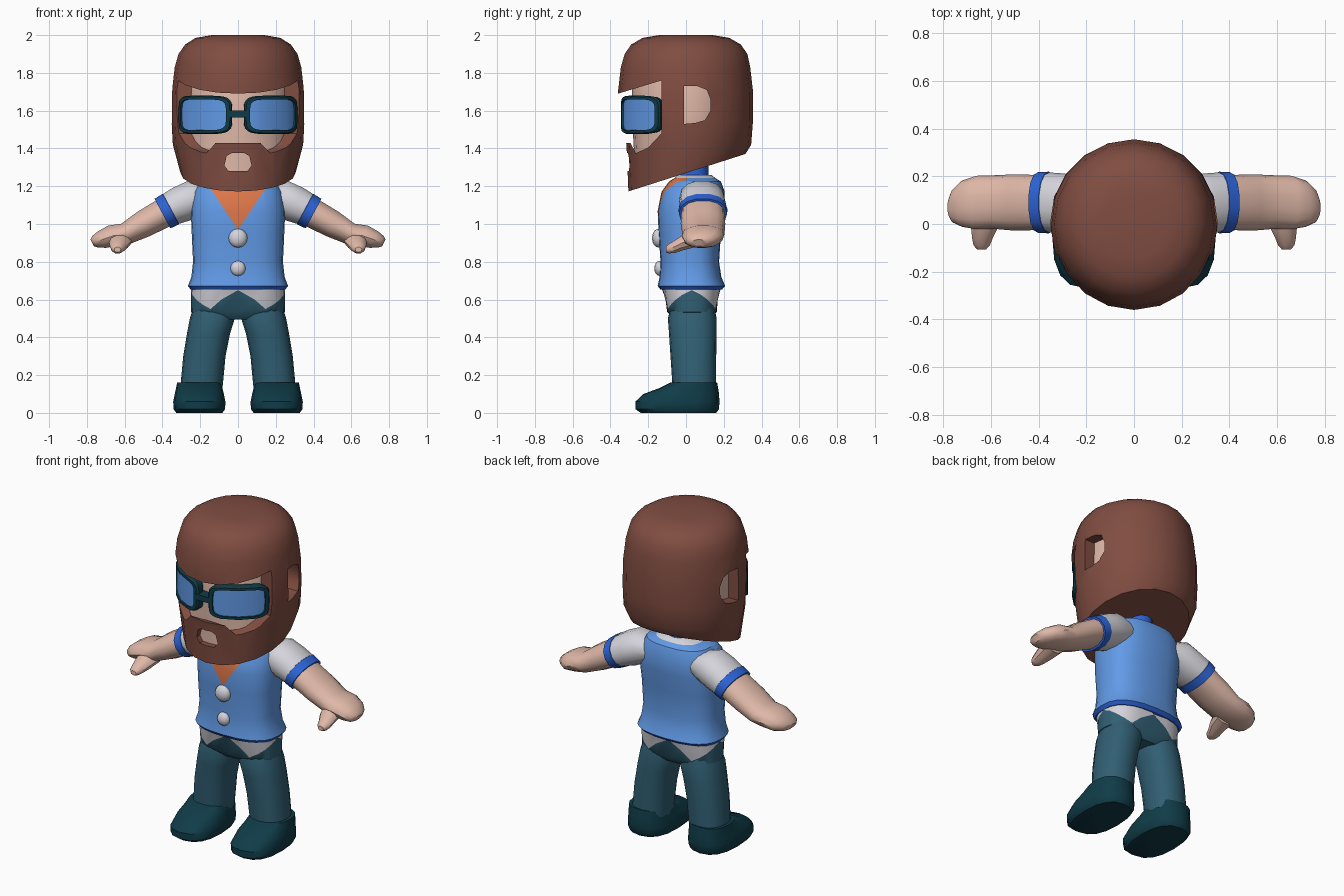
import bpy, bmesh, math
from mathutils import Vector

if "Cube" in bpy.data.objects:
    bpy.data.objects.remove(bpy.data.objects["Cube"])

COLOURS = {
    "hair_brown": (0.216, 0.074, 0.053), "skin": (0.74, 0.48, 0.39),
    "vest_blue": (0.122, 0.328, 0.807), "trim_blue": (0.026, 0.127, 0.679),
    "shirt_white": (0.66, 0.66, 0.71), "trouser_teal": (0.03, 0.114, 0.171),
    "dark_teal": (0.005, 0.045, 0.065), "scarf_orange": (0.716, 0.181, 0.065),
}
MATS = {}
for key, rgb in COLOURS.items():
    MATS[key] = bpy.data.materials.new(key)
    MATS[key].diffuse_color = (*rgb, 1)


def finish(name, bm, mats):
    bmesh.ops.recalc_face_normals(bm, faces=bm.faces)
    me = bpy.data.meshes.new(name)
    bm.to_mesh(me)
    bm.free()
    for m in mats:
        me.materials.append(MATS[m])
    ob = bpy.data.objects.new(name, me)
    bpy.context.collection.objects.link(ob)
    return ob


def loft_bm(rings, bands=None):
    """Skin a list of point rings, with caps; bands gives a material per strip."""
    bm = bmesh.new()
    rows = [[bm.verts.new(p) for p in r] for r in rings]
    n = len(rows[0])
    bands = bands or [0] * (len(rows) - 1)
    for a, b, m in zip(rows, rows[1:], bands):
        for i in range(n):
            j = (i + 1) % n
            bm.faces.new((a[i], a[j], b[j], b[i])).material_index = m
    bm.faces.new(rows[0]).material_index = bands[0]
    bm.faces.new(rows[-1]).material_index = bands[-1]
    return bm


def loft(name, rings, mats, bands=None):
    return finish(name, loft_bm(rings, bands), mats)


def unit(n, p):
    """Rounded-square outline of half-size one."""
    out = []
    for i in range(n):
        c, s = math.cos(2 * math.pi * i / n), math.sin(2 * math.pi * i / n)
        out.append((math.copysign(abs(c) ** (2 / p), c) if abs(c) > 1e-6 else 0,
                    math.copysign(abs(s) ** (2 / p), s) if abs(s) > 1e-6 else 0))
    return out


def ring(z, hw, yf, yb, cx=0, slope=0, n=20, p=2):
    cy, hy = (yf + yb) / 2, (yb - yf) / 2
    return [(cx + hw * u, cy + hy * v, z + slope * (cy + hy * v)) for u, v in unit(n, p)]


def prism(name, pts, along_x, lo, hi):
    f = (lambda p, d: (d, p[0], p[1])) if along_x else (lambda p, d: (p[0], d, p[1]))
    return loft(name, [[f(p, d) for p in pts] for d in (lo, hi)], ["hair_brown"])


def cut(ob, cutter):
    mod = ob.modifiers.new("cut", "BOOLEAN")
    mod.operation, mod.solver, mod.object = "DIFFERENCE", "EXACT", cutter
    bpy.context.view_layer.objects.active = ob
    bpy.ops.object.modifier_apply(modifier=mod.name)
    bpy.data.objects.remove(cutter, do_unlink=True)


# Hair and beard: one shell, opened for the face, ears and mouth
hair = loft("hair_and_beard", [
    ring(1.27, .305, -.305, .315, slope=.32), ring(1.42, .345, -.315, .345),
    ring(1.55, .352, -.345, .355), ring(1.70, .35, -.36, .355),
    ring(1.83, .335, -.345, .34), ring(1.90, .315, -.325, .325),
    ring(1.95, .28, -.29, .29), ring(1.985, .225, -.23, .23),
    ring(2.0, .14, -.14, .14)], ["hair_brown"])
cut(hair, prism("face_cutter", [(-.5, 1.68), (-.36, 1.69), (-.13, 1.76), (-.13, 1.48),
                                (-.2, 1.405), (-.265, 1.375), (-.295, 1.43), (-.5, 1.43)],
                True, -.6, .6))
cut(hair, prism("ear_cutter", [(-.01, 1.73), (.06, 1.73), (.11, 1.71), (.13, 1.66), (.13, 1.6),
                               (.10, 1.55), (.05, 1.535), (-.01, 1.53)], True, -.6, .6))
cut(hair, prism("mouth_cutter", [(-.072, 1.31), (-.05, 1.28), (.05, 1.28), (.072, 1.31),
                                 (.06, 1.36), (.035, 1.375), (-.035, 1.375), (-.06, 1.36)],
                False, -.6, -.2))

# Head inside the hair
loft("head", [ring(1.25, .2, -.272, -.15), ring(1.38, .275, -.275, .24),
              ring(1.55, .285, -.285, .28), ring(1.75, .28, -.285, .28),
              ring(1.84, .25, -.25, .25)], ["skin"])

# Glasses, wrapped around the face
def wrap(deg, z, r):
    a = math.radians(deg)
    return (r * math.sin(a), -r * math.cos(a), z)


for s, side in ((1, "left"), (-1, "right")):
    def loop(ha, hz, r):
        return [wrap(s * (36 + ha * u), 1.578 + hz * v, r) for u, v in unit(24, 5)]
    bm = bmesh.new()
    rows = [[bm.verts.new(p) for p in loop(*a)] for a in
            ((25, .079, .295), (30, .098, .295), (30.5, .102, .335),
             (29, .096, .347), (25.5, .082, .347))]
    for k in range(5):
        a, b = rows[k], rows[(k + 1) % 5]
        for i in range(24):
            j = (i + 1) % 24
            bm.faces.new((a[i], a[j], b[j], b[i]))
    finish(side + "_glasses_frame", bm, ["dark_teal"])
    bm = bmesh.new()
    v = [bm.verts.new(p) for p in loop(25.5, .082, .337)]
    for i in range(12):
        quad = [v[i], v[i + 1], v[23 - i], v[(24 - i) % 24]]
        bm.faces.new(list(dict.fromkeys(quad)))
    lens = finish(side + "_lens", bm, ["vest_blue"])
    if sum(f.normal.y for f in lens.data.polygons) > 0:
        lens.data.flip_normals()
prism("glasses_bridge", [(-.05, 1.565), (.05, 1.565), (.05, 1.6), (-.05, 1.6)],
      False, -.345, -.28).data.materials[0] = MATS["dark_teal"]

# Neck
loft("neck", [ring(z, .078, -.035, .12, n=12) for z in (1.2, 1.38)], ["trim_blue"])

# Vest with trimmed hem, white collar and an orange scarf in the V opening
T = dict(n=24, p=2.6)
bm = loft_bm([
    ring(.652, .25, -.135, .19, **T), ring(.672, .265, -.15, .207, **T),
    ring(.72, .247, -.14, .187, **T), ring(.80, .238, -.135, .175, **T),
    ring(.95, .245, -.145, .185, **T), ring(1.07, .25, -.15, .205, **T),
    ring(1.17, .235, -.13, .205, **T), ring(1.225, .2, -.09, .185, **T),
    ring(1.243, .14, -.06, .155, **T), ring(1.26, .10, -.045, .135, **T)],
    [1, 0, 0, 0, 0, 0, 0, 0, 2])
for s in (1, -1):
    faces = [f for f in bm.faces if f.calc_center_median().y < 0 and f.calc_center_median().z > .9]
    geom = set(faces) | {e for f in faces for e in f.edges} | {v for f in faces for v in f.verts}
    bmesh.ops.bisect_plane(bm, geom=list(geom), plane_co=(0, 0, .97),
                           plane_no=Vector((.27, 0, -.18 * s)).normalized())
for f in bm.faces:
    c = f.calc_center_median()
    if c.y < 0 and c.z > .97 + abs(c.x) * 1.5 and f.material_index == 0:
        f.material_index = 3
finish("vest", bm, ["vest_blue", "trim_blue", "shirt_white", "scarf_orange"])

# Buttons
for z, r, y in ((.925, .05, -.145), (.765, .04, -.14)):
    bpy.ops.mesh.primitive_uv_sphere_add(segments=12, ring_count=8, radius=r, location=(0, y, z))
    b = bpy.context.object
    b.name, b.scale.y = "button", .7
    b.data.materials.append(MATS["shirt_white"])

# Hips with pointed shirt tails along the zigzag row
zig = []
for i, (x, y, _) in enumerate(ring(0, .248, -.112, .172, **T)):
    a = i * 15 % 180
    a = min(a, 180 - a)
    zig.append((x, y, .55 + .1 * (abs(a - 60) / (30 if a > 60 else 60))))
loft("hips", [ring(.495, .19, -.06, .13, **T), ring(.535, .249, -.1, .163, **T), zig,
              ring(.67, .245, -.132, .187, **T)], ["trouser_teal", "shirt_white"], [0, 0, 1])

for s, side in ((1, "left"), (-1, "right")):
    # Leg
    loft(side + "_leg", [ring(z, hw, yf, yb, s * cx, n=16, p=2.3) for z, hw, yf, yb, cx in (
        (.12, .112, -.07, .158, .195), (.3, .112, -.082, .16, .178), (.42, .114, -.09, .162, .156),
        (.5, .119, -.096, .162, .136), (.56, .108, -.08, .15, .128))], ["trouser_teal"])
    # Shoe
    loft(side + "_shoe", [ring(z, hw, yf, yb, s * .205, n=16, p=2.5) for z, hw, yf, yb in (
        (0, .122, -.24, .16), (.02, .137, -.268, .175), (.06, .138, -.268, .177),
        (.1, .13, -.225, .175), (.13, .123, -.145, .17), (.162, .117, -.08, .165))], ["dark_teal"])

    # Sleeve, cuff, arm and hand follow a sloping line
    def arm_ring(x, y, z, ry, rz):
        return [(s * (x + .47 * rz * v), y + ry * u, z + .88 * rz * v) for u, v in unit(14, 2.2)]
    loft(side + "_sleeve", [arm_ring(*a) for a in (
        (.14, .085, 1.145, .09, .07), (.22, .085, 1.142, .118, .1), (.30, .087, 1.105, .125, .1),
        (.355, .09, 1.08, .126, .092), (.356, .09, 1.079, .129, .094),
        (.40, .09, 1.055, .128, .091))], ["shirt_white", "trim_blue"], [0, 0, 0, 1, 1])
    loft(side + "_arm", [arm_ring(*a) for a in (
        (.39, .09, 1.06, .115, .08), (.50, .09, 1.0, .118, .074), (.59, .092, .95, .112, .06),
        (.66, .09, .938, .112, .062), (.72, .085, .917, .097, .05),
        (.757, .075, .905, .07, .035), (.772, .07, .9, .04, .02))], ["skin"])
    # Thumb
    loft(side + "_thumb", [[(s * (x + rx * u), y, z + rz * v) for u, v in unit(10, 2)]
                           for y, x, z, rx, rz in (
        (.05, .62, .92, .065, .045), (-.02, .627, .9, .055, .042), (-.06, .635, .88, .043, .035),
        (-.09, .638, .87, .034, .027), (-.107, .638, .864, .018, .014))], ["skin"])

# Smooth shading with crisp edges
for ob in list(bpy.context.scene.objects):
    bpy.ops.object.select_all(action="DESELECT")
    ob.select_set(True)
    bpy.context.view_layer.objects.active = ob
    bpy.ops.object.shade_smooth_by_angle(angle=math.radians(38))

for m in bpy.data.materials:
    if m.users and not m.is_grease_pencil:
        m.use_nodes = True
        m.node_tree.nodes["Principled BSDF"].inputs["Base Color"].default_value = m.diffuse_color
